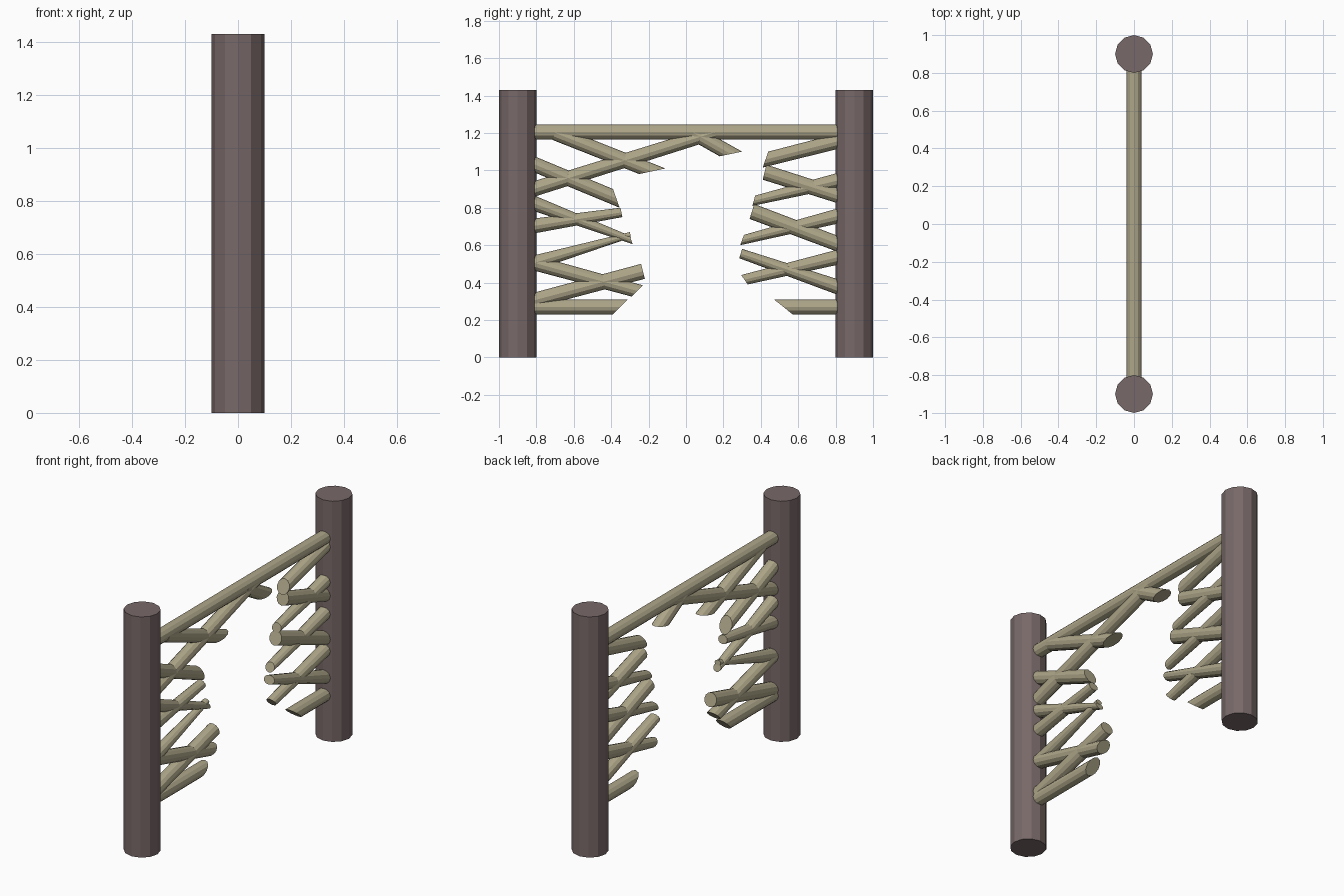
import bpy, bmesh, math
from mathutils import Vector

if "Cube" in bpy.data.objects:
    bpy.data.objects.remove(bpy.data.objects["Cube"])

R = 0.04      # branch radius
SIDES = 12


def material(name, rgb):
    m = bpy.data.materials.new(name)
    m.diffuse_color = (*rgb, 1)
    m.use_nodes = True
    m.node_tree.nodes["Principled BSDF"].inputs["Base Color"].default_value = m.diffuse_color
    return m


bark = material("dark_bark", (0.19, 0.14, 0.14))
wood = material("pale_wood", (0.42, 0.38, 0.25))


def ring(bm, mid, half, rx):
    # oval ring: 'half' is the in-plane half axis, rx the half width along x
    pts = []
    for i in range(SIDES):
        a = 2 * math.pi * i / SIDES
        p = mid + half * math.cos(a)
        pts.append(bm.verts.new((rx * math.sin(a), p.x, p.y)))
    return pts


def branch(name, start, top, bottom, rx=R):
    # square-cut start (y, z); broken end runs from top (y, z) to bottom (y, z)
    s, t, b = Vector(start), Vector(top), Vector(bottom)
    mid = (t + b) / 2
    d = (mid - s).normalized()
    n = Vector((-d.y, d.x))
    if n.y < 0:
        n = -n
    bm = bmesh.new()
    r0 = ring(bm, s, n * R, R)
    r1 = ring(bm, mid, (t - b) / 2, rx)
    for i in range(SIDES):
        j = (i + 1) % SIDES
        bm.faces.new((r0[i], r0[j], r1[j], r1[i]))
    bm.faces.new(r0)
    bm.faces.new(r1[::-1])
    bmesh.ops.recalc_face_normals(bm, faces=bm.faces[:])
    me = bpy.data.meshes.new(name)
    bm.to_mesh(me)
    bm.free()
    me.materials.append(wood)
    ob = bpy.data.objects.new(name, me)
    bpy.context.collection.objects.link(ob)


# posts
for name, y in (("left_post", -0.9), ("right_post", 0.9)):
    bpy.ops.mesh.primitive_cylinder_add(vertices=12, radius=0.1, depth=1.43,
                                        location=(0, y, 0.715))
    post = bpy.context.object
    post.name = name
    post.data.materials.append(bark)

# top rail
branch("top_rail", (-0.83, 1.205), (0.83, 1.245), (0.83, 1.165))

# broken branches on the left post, from the bottom up
left = [
    (0.27, (-0.31, 0.31), (-0.39, 0.23), R),
    (0.30, (-0.24, 0.50), (-0.22, 0.42), R),
    (0.51, (-0.23, 0.385), (-0.29, 0.325), R),
    (0.50, (-0.30, 0.67), (-0.295, 0.64), 0.02),
    (0.83, (-0.30, 0.65), (-0.285, 0.605), 0.025),
    (0.70, (-0.35, 0.80), (-0.34, 0.75), 0.03),
    (1.04, (-0.39, 0.90), (-0.355, 0.80), R),
]
for i, (z, t, b, rx) in enumerate(left):
    branch(f"left_broken_branch_{i + 1}", (-0.83, z), t, b, rx)

# broken branches on the right post, from the bottom up
right = [
    (0.27, (0.47, 0.31), (0.57, 0.23), R),
    (0.37, (0.30, 0.58), (0.285, 0.53), 0.035),
    (0.54, (0.295, 0.44), (0.33, 0.39), 0.03),
    (0.60, (0.365, 0.82), (0.34, 0.74), R),
    (0.76, (0.31, 0.655), (0.29, 0.60), 0.03),
    (0.86, (0.43, 1.03), (0.41, 0.95), R),
    (0.95, (0.37, 0.865), (0.355, 0.81), 0.03),
    (1.16, (0.44, 1.10), (0.41, 1.015), R),
]
for i, (z, t, b, rx) in enumerate(right):
    branch(f"right_broken_branch_{i + 1}", (0.83, z), t, b, rx)

# long brace from the left post to the rail, and stubs hanging from the rail
branch("long_brace", (-0.83, 0.895), (0.15, 1.24), (0.17, 1.17))
branch("hanging_branch_1", (-0.70, 1.20), (-0.11, 1.01), (-0.25, 0.98))
branch("hanging_branch_2", (0.04, 1.20), (0.30, 1.10), (0.18, 1.075))
